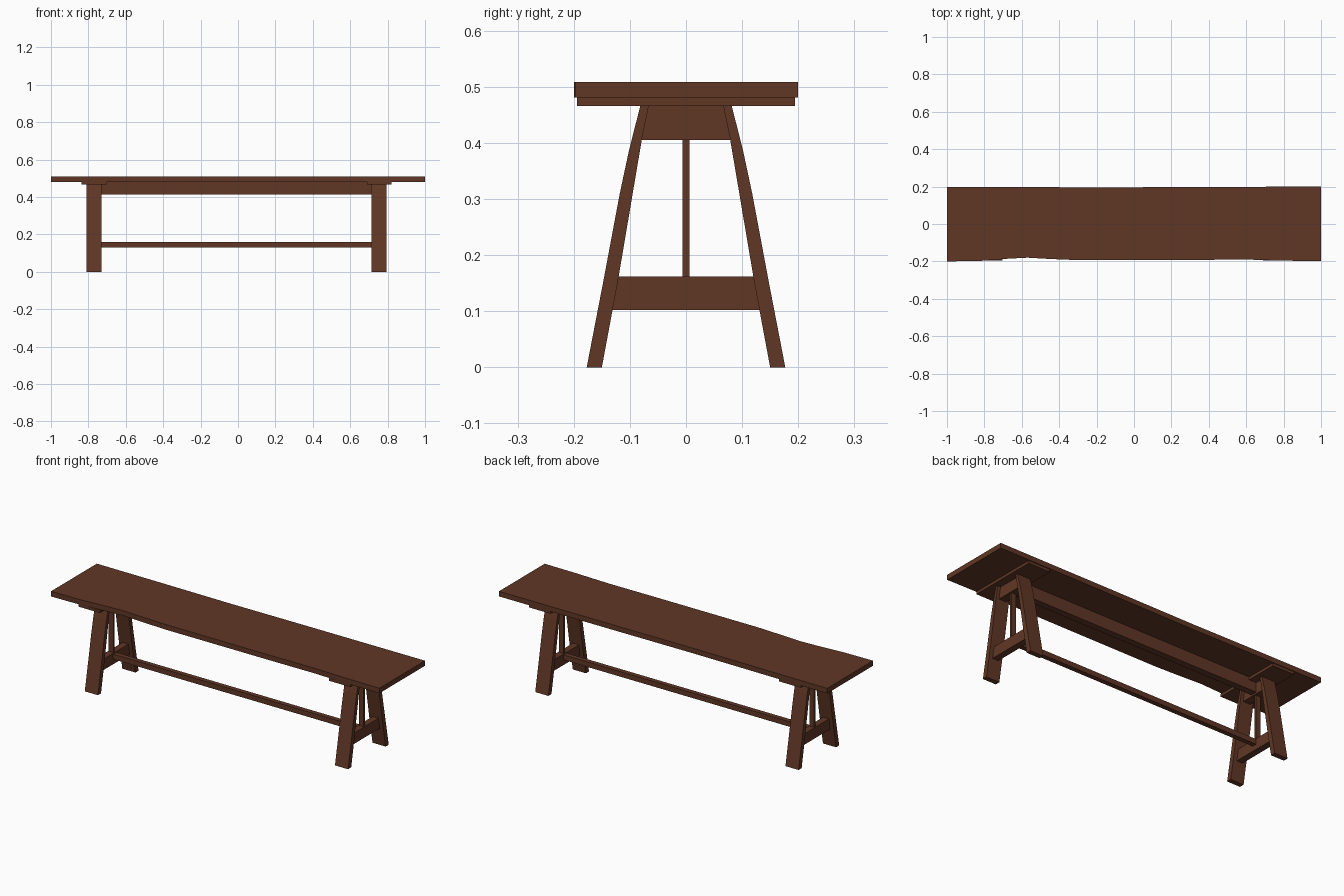
import bpy

if "Cube" in bpy.data.objects:
    bpy.data.objects.remove(bpy.data.objects["Cube"])

# One dark wood colour for every part
wood = bpy.data.materials.new("dark brown wood")
wood.diffuse_color = (0.118, 0.038, 0.019, 1)
wood.use_nodes = True
wood.node_tree.nodes["Principled BSDF"].inputs["Base Color"].default_value = wood.diffuse_color


def prism(name, outline, lo, hi, axis):
    """Extrude a 2D outline: axis 'x' uses (y, z) points, 'z' uses (x, y) points."""
    n = len(outline)
    if axis == 'x':
        verts = [(d, a, b) for d in (lo, hi) for a, b in outline]
    else:
        verts = [(a, b, d) for d in (lo, hi) for a, b in outline]
    faces = [tuple(reversed(range(n))), tuple(range(n, 2 * n))]
    faces += [(i, (i + 1) % n, n + (i + 1) % n, n + i) for i in range(n)]
    mesh = bpy.data.meshes.new(name)
    mesh.from_pydata(verts, [], faces)
    mesh.materials.append(wood)
    obj = bpy.data.objects.new(name, mesh)
    bpy.context.collection.objects.link(obj)
    return obj


def box(name, x0, x1, y0, y1, z0, z1):
    return prism(name, [(y0, z0), (y1, z0), (y1, z1), (y0, z1)], x0, x1, 'x')


# Seat plank with a gently uneven natural edge
seat_outline = [(-1, -0.2), (-0.82, -0.197), (-0.68, -0.186), (-0.57, -0.18),
                (-0.45, -0.187), (-0.3, -0.193), (0.3, -0.192), (0.6, -0.19),
                (0.8, -0.196), (1, -0.198), (1, 0.2), (0.3, 0.198),
                (-0.2, 0.195), (-0.6, 0.198), (-1, 0.199)]
prism("seat", seat_outline, 0.481, 0.509, 'z')

# Bowed leg profile, counter-clockwise in (y, z), for the +y side
leg = [(0.15, 0.0), (0.177, 0.0), (0.148, 0.15), (0.118, 0.31),
       (0.102, 0.385), (0.081, 0.468), (0.066, 0.468), (0.078, 0.41),
       (0.095, 0.31), (0.122, 0.15)]
leg_mirrored = [(-y, z) for y, z in reversed(leg)]

# Two trestles
for side, x in (("left", -0.77), ("right", 0.755)):
    prism(side + "_back_leg", leg, x - 0.04, x + 0.04, 'x')
    prism(side + "_front_leg", leg_mirrored, x - 0.04, x + 0.04, 'x')
    box(side + "_cleat", x - 0.066, x + 0.066, -0.194, 0.194, 0.466, 0.482)
    prism(side + "_top_block",
          [(-0.08, 0.405), (0.08, 0.405), (0.068, 0.468), (-0.068, 0.468)],
          x - 0.022, x + 0.022, 'x')
    prism(side + "_crossbar",
          [(-0.134, 0.102), (0.134, 0.102), (0.122, 0.162), (-0.122, 0.162)],
          x - 0.018, x + 0.018, 'x')
    box(side + "_upright", x - 0.014, x + 0.014, -0.006, 0.006, 0.16, 0.407)

# Long members joining the trestles
box("under_seat_beam", -0.76, 0.745, -0.018, 0.018, 0.414, 0.483)
box("lower_rail", -0.765, 0.75, -0.013, 0.013, 0.13, 0.158)
